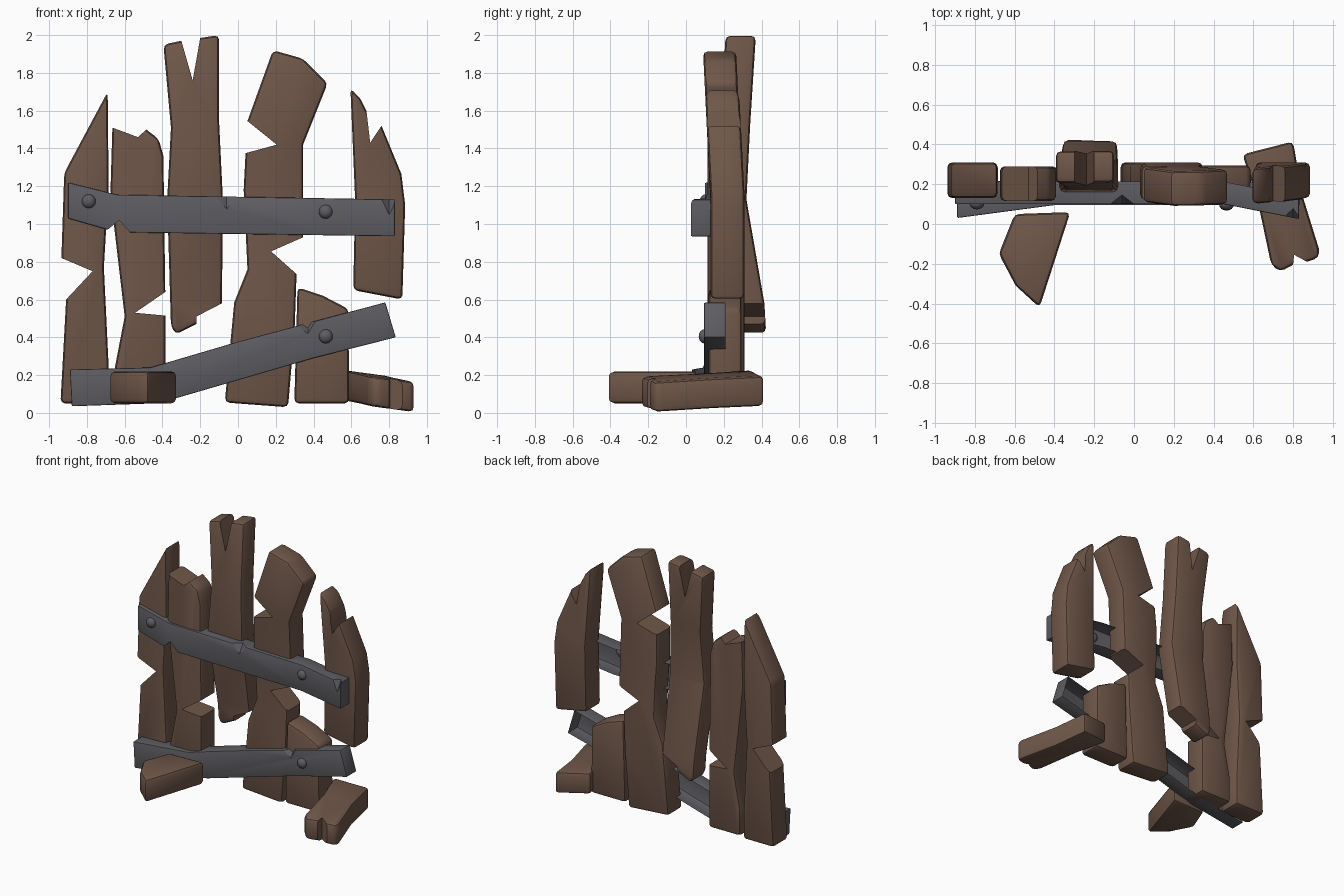
import bpy, bmesh, math
from mathutils import Vector

if "Cube" in bpy.data.objects:
    bpy.data.objects.remove(bpy.data.objects["Cube"])


def material(name, rgb):
    m = bpy.data.materials.new(name)
    m.diffuse_color = (*rgb, 1)
    m.use_nodes = True
    m.node_tree.nodes["Principled BSDF"].inputs["Base Color"].default_value = m.diffuse_color
    return m


WOOD = material("brown_wood", (0.16, 0.095, 0.067))
METAL = material("grey_metal", (0.11, 0.11, 0.123))


def add_object(name, bm, mat):
    me = bpy.data.meshes.new(name)
    bmesh.ops.recalc_face_normals(bm, faces=bm.faces)
    bm.to_mesh(me)
    bm.free()
    ob = bpy.data.objects.new(name, me)
    bpy.context.collection.objects.link(ob)
    me.materials.append(mat)
    return ob


def slab(pts, d0, d1, bevel, flat=False):
    """Extrude an outline; round its rims but leave broken notches sharp."""
    bm = bmesh.new()
    n = len(pts)

    def place(p, d):
        return (p[0], p[1], d) if flat else (p[0], d, p[1])
    lo = [bm.verts.new(place(p, d0)) for p in pts]
    hi = [bm.verts.new(place(p, d1)) for p in pts]
    bm.faces.new(lo)
    bm.faces.new(hi[::-1])
    for i in range(n):
        j = (i + 1) % n
        bm.faces.new((lo[i], hi[i], hi[j], lo[j]))
    area = sum(pts[i - 1][0] * pts[i][1] - pts[i][0] * pts[i - 1][1] for i in range(n))
    turn = []
    for i in range(n):
        a, b, c = (Vector(pts[k % n]) for k in (i - 1, i, i + 1))
        u, v = b - a, c - b
        t = math.degrees(math.atan2(u.x * v.y - u.y * v.x, u.dot(v)))
        turn.append(t if area > 0 else -t)
    notch = [t < -40 for t in turn]
    edges = []
    for i in range(n):
        j = (i + 1) % n
        if not (notch[i] or notch[j]):
            edges += [bm.edges.get((lo[i], lo[j])), bm.edges.get((hi[i], hi[j]))]
            if turn[i] > 25 and not notch[i - 1]:
                edges.append(bm.edges.get((lo[i], hi[i])))
    bmesh.ops.recalc_face_normals(bm, faces=bm.faces)
    bmesh.ops.bevel(bm, geom=edges, offset=bevel, segments=2, profile=0.5,
                    affect='EDGES', clamp_overlap=True)
    return bm


def bend(bm, axis, table):
    """Shift y piecewise-linearly along an axis, creasing at each inner stop."""
    no = Vector((0, 0, 0))
    no[axis] = 1
    for s, _ in table[1:-1]:
        bmesh.ops.bisect_plane(bm, geom=bm.verts[:] + bm.edges[:] + bm.faces[:],
                               plane_co=no * s, plane_no=no, dist=1e-5)
    for v in bm.verts:
        s = v.co[axis]
        for k, ((a, da), (b, db)) in enumerate(zip(table, table[1:])):
            if s <= b or k == len(table) - 2:
                v.co.y += da + (db - da) * (s - a) / (b - a)
                break


def plank(name, pts, y0, y1, table=None):
    bm = slab(pts, y0, y1, 0.025)
    if table:
        bend(bm, 2, table)
    return add_object(name, bm, WOOD)


def chip(ob, left, right, low, back):
    """Knock a V-shaped chip out of a bar's upper front edge."""
    p1, p2, p3, p4 = map(Vector, (left, right, low, back))
    mid = (p3 + p4) / 2
    bm = bmesh.new()
    for p in (p1, p2, p3, p4):
        bm.verts.new(mid + (p - mid) * 2)
    bmesh.ops.convex_hull(bm, input=bm.verts)
    cutter = add_object("chip_cutter", bm, METAL)
    cutter.hide_render = True
    mod = ob.modifiers.new("chip", 'BOOLEAN')
    mod.operation, mod.object, mod.solver = 'DIFFERENCE', cutter, 'EXACT'
    bpy.context.view_layer.update()
    dg = bpy.context.evaluated_depsgraph_get()
    me = bpy.data.meshes.new_from_object(ob.evaluated_get(dg))
    ob.modifiers.clear()
    ob.data = me
    bpy.data.objects.remove(cutter)


def bar(name, pts, y0, y1, chips, table):
    """Metal strap: chipped front, open back, bent end."""
    ob = add_object(name, slab(pts, y0, y1, 0.006), METAL)
    for (x0, z0), (x1, z1), (x2, z2) in chips:
        chip(ob, (x0, y0, z0), (x2, y0, z2), (x1, y0, z1),
             (x1, y0 + 0.05, (z0 + z2) / 2 + 0.005))
    bm = bmesh.new()
    bm.from_mesh(ob.data)
    rear = [f for f in bm.faces if f.normal.y > 0.9 and f.calc_center_median().y > y1 - 0.003]
    bmesh.ops.delete(bm, geom=rear, context='FACES')
    bend(bm, 0, table)
    bm.to_mesh(ob.data)
    bm.free()


# Upright planks, left to right
plank("left_plank", [(-.69, 1.70), (-.92, 1.27), (-.935, .82), (-.77, .75), (-.91, .60),
      (-.94, .05), (-.685, .05), (-.685, .25), (-.71, .77), (-.685, 1.2)], .13, .31)
plank("second_plank", [(-.665, 1.51), (-.675, 1.18), (-.655, .98), (-.60, .51), (-.65, .25),
      (-.65, .05), (-.385, .05), (-.385, .515), (-.545, .53), (-.385, .64), (-.395, 1.36),
      (-.42, 1.45), (-.485, 1.50), (-.53, 1.46)], .115, .29)
plank("tall_plank", [(-.395, 1.95), (-.30, 1.97), (-.24, 1.76), (-.20, 1.985), (-.10, 2.0),
      (-.10, 1.54), (-.08, 1.13), (-.085, .58), (-.22, .51), (-.22, .47), (-.33, .415),
      (-.355, .46), (-.375, 1.13), (-.355, 1.51)], .16, .32,
      [(.41, .105), (.58, .095), (1.13, 0), (1.53, .02), (2.0, .05)])
plank("middle_plank", [(.185, 1.92), (.345, 1.875), (.475, 1.745), (.345, 1.42), (.345, .93),
      (.175, .855), (.31, .735), (.30, .45), (.265, .03), (-.07, .055), (-.02, .585),
      (.05, .76), (.03, 1.18), (.04, 1.375), (.205, 1.42), (.05, 1.545)], .135, .31,
      [(0, 0), (1.0, 0), (1.92, -.045)])
plank("short_plank", [(.315, .665), (.45, .62), (.585, .55), (.588, .05), (.298, .05)], .12, .295)
plank("right_plank", [(.595, 1.72), (.65, 1.66), (.68, 1.60), (.70, 1.43), (.76, 1.52),
      (.865, 1.265), (.885, 1.1), (.87, .6), (.61, .65), (.62, 1.13)], .13, .31,
      [(.6, 0), (1.15, 0), (1.72, -.03)])

# Broken pieces lying on the ground
add_object("fallen_wedge", slab([(-.60, .05), (-.32, .06), (-.475, -.42), (-.595, -.31),
           (-.68, -.15)], .05, .22, .025, flat=True), WOOD)
bm = slab([(.545, .35), (.80, .415), (.845, .15), (.93, -.125), (.93, -.17), (.87, -.19),
           (.805, -.155), (.80, -.205), (.735, -.24), (.69, -.205), (.62, .125)],
          .035, .195, .025, flat=True)
for v in bm.verts:
    v.co.z += -.14 * (v.co.x - .75) + .02 * (v.co.y - .1)
add_object("fallen_plank", bm, WOOD)

# Metal straps
bar("upper_strap", [(-.90, 1.22), (-.64, 1.155), (.83, 1.13), (.83, .935), (-.57, .955),
    (-.63, 1.02), (-.69, .97), (-.90, 1.03)], .10, .215,
    [((-.12, 1.146), (-.06, 1.08), (0, 1.144)), ((.76, 1.131), (.80, 1.05), (.84, 1.13))],
    [(-.9, 0), (.45, 0), (.83, -.075)])
bar("lower_strap", [(-.89, .23), (-.465, .24), (.01, .38), (.78, .585), (.835, .40),
    (.40, .29), (-.32, .08), (-.45, .05), (-.88, .035)], .095, .21,
    [((.31, .46), (.37, .42), (.41, .487))],
    [(-.89, -.065), (-.4, 0), (.83, 0)])

# Rounded bolt heads
for name, x, y, z in (("upper_left_bolt", -.79, .103, 1.12), ("upper_right_bolt", .465, .10, 1.065),
                      ("lower_bolt", .465, .097, .405)):
    bm = bmesh.new()
    bmesh.ops.create_uvsphere(bm, u_segments=16, v_segments=10, radius=.037)
    for v in bm.verts:
        v.co = Vector((v.co.x + x, v.co.y * .8 + y, v.co.z + z))
    add_object(name, bm, METAL)

# Smooth rounded rims, crisp breaks
for ob in bpy.context.collection.objects:
    ob.select_set(True)
    bpy.context.view_layer.objects.active = ob
bpy.ops.object.shade_smooth_by_angle(angle=math.radians(35))
